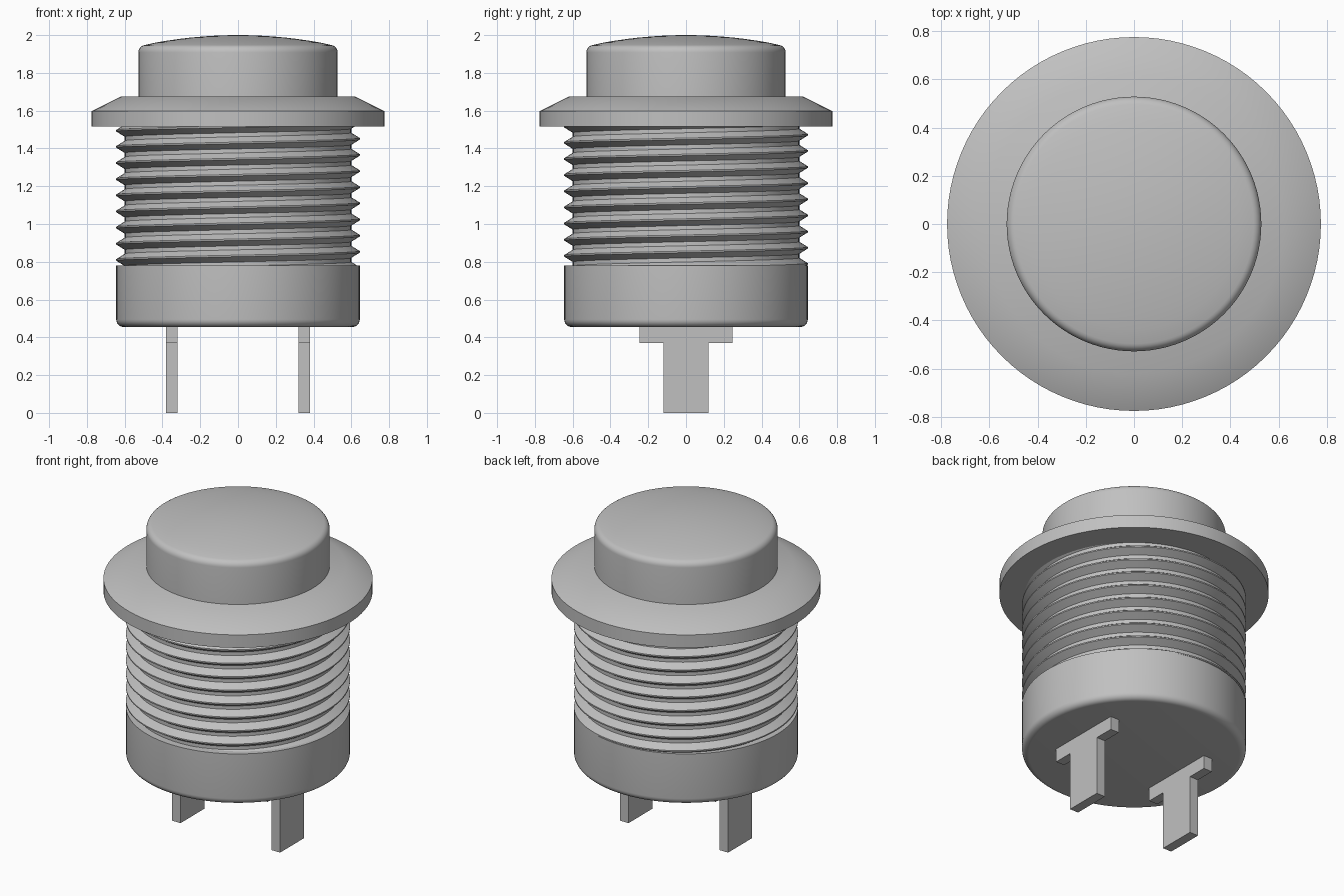
import bpy
import bmesh
import math

if "Cube" in bpy.data.objects:
    bpy.data.objects.remove(bpy.data.objects["Cube"], do_unlink=True)

SEGMENTS = 96

grey = bpy.data.materials.new("plain grey")
grey.use_nodes = True
grey.diffuse_color = (0.53, 0.53, 0.53, 1)
grey.node_tree.nodes["Principled BSDF"].inputs["Base Color"].default_value = (0.53, 0.53, 0.53, 1)


def finish(bm, name, smooth_angle=None):
    """Turn a bmesh into a named grey object."""
    bmesh.ops.remove_doubles(bm, verts=bm.verts, dist=1e-5)
    bmesh.ops.recalc_face_normals(bm, faces=bm.faces)
    mesh = bpy.data.meshes.new(name)
    bm.to_mesh(mesh)
    bm.free()
    mesh.materials.append(grey)
    obj = bpy.data.objects.new(name, mesh)
    bpy.context.collection.objects.link(obj)
    if smooth_angle:
        bpy.ops.object.select_all(action="DESELECT")
        obj.select_set(True)
        bpy.context.view_layer.objects.active = obj
        bpy.ops.object.shade_smooth_by_angle(angle=math.radians(smooth_angle))
    return obj


def lathe(name, profile, smooth_angle=35):
    """Revolve (radius, height) points about the vertical axis."""
    bm = bmesh.new()
    verts = [bm.verts.new((r, 0, z)) for r, z in profile]
    edges = [bm.edges.new(pair) for pair in zip(verts, verts[1:])]
    bmesh.ops.spin(bm, geom=verts + edges, cent=(0, 0, 0), axis=(0, 0, 1),
                   angle=math.tau, steps=SEGMENTS, use_merge=True)
    return finish(bm, name, smooth_angle)


def arc(cx, cz, radius, start, end, steps=6):
    angles = [math.radians(start + (end - start) * i / steps) for i in range(steps + 1)]
    return [(cx + radius * math.cos(a), cz + radius * math.sin(a)) for a in angles]


# Push cap: straight side, rounded rim, shallow dome
dome = [(0.5 * t / 8, 2.0 - 0.052 * (t / 8) ** 2) for t in range(7, -1, -1)]
lathe("push_cap", [(0, 1.65), (0.528, 1.65)] + arc(0.488, 1.908, 0.04, 0, 78) + dome)

# Flange with sloping upper face
lathe("flange", [(0, 1.515), (0.775, 1.515), (0.775, 1.597), (0.62, 1.675), (0, 1.675)])

# Lower housing with rounded bottom edge
lathe("lower_housing", [(0, 0.455)] + arc(0.605, 0.495, 0.04, -90, 0) + [(0.645, 0.78), (0, 0.78)])

# Threaded barrel: one tooth profile swept along a helix, trimmed flat at both ends
PITCH = 0.0855
TURNS = 12
tooth = [(0.6, 0), (0.645, 0.028), (0.645, 0.036), (0.6, 0.064), (0.6, PITCH)]
bm = bmesh.new()
rows = []
for i in range(SEGMENTS * TURNS + 1):
    turn = i / SEGMENTS
    a = math.tau * turn + math.pi
    base = 0.778 - 2 * PITCH + PITCH * turn
    rows.append([bm.verts.new((r * math.cos(a), r * math.sin(a), base + z)) for r, z in tooth])
for low, high in zip(rows, rows[1:]):
    for j in range(len(tooth) - 1):
        bm.faces.new((low[j], high[j], high[j + 1], low[j + 1]))
bmesh.ops.remove_doubles(bm, verts=bm.verts, dist=1e-5)
for height, direction in ((0.778, -1), (1.517, 1)):
    bmesh.ops.bisect_plane(bm, geom=bm.verts[:] + bm.edges[:] + bm.faces[:],
                           plane_co=(0, 0, height), plane_no=(0, 0, direction),
                           clear_outer=True)
finish(bm, "threaded_barrel", 30)

# Two T-shaped terminals
outline = [(0.12, 0), (0.12, 0.37), (0.245, 0.37), (0.245, 0.46)]
outline += [(-y, z) for y, z in reversed(outline)]
for side, name in ((1, "left_terminal"), (-1, "right_terminal")):
    bm = bmesh.new()
    face = bm.faces.new([bm.verts.new((side * 0.35 - 0.03, y, z)) for y, z in outline])
    pushed = bmesh.ops.extrude_face_region(bm, geom=[face])["geom"]
    bmesh.ops.translate(bm, vec=(0.06, 0, 0),
                        verts=[v for v in pushed if isinstance(v, bmesh.types.BMVert)])
    finish(bm, name)
